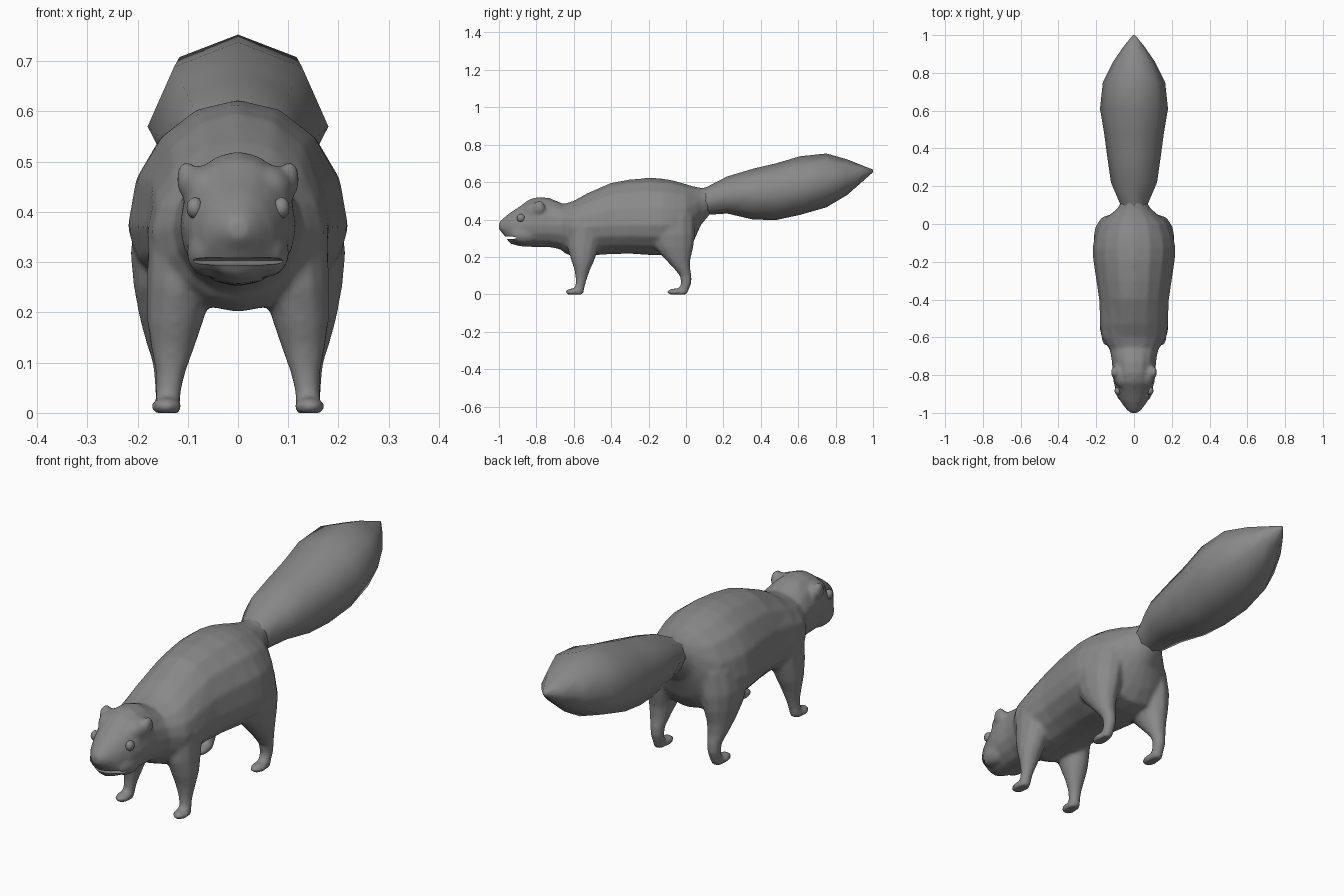
import bpy, bmesh
from math import sin, cos, pi
from mathutils import Vector

if "Cube" in bpy.data.objects:
    bpy.data.objects.remove(bpy.data.objects["Cube"])

fur = bpy.data.materials.new("grey_fur")
fur.use_nodes = True
fur.diffuse_color = (0.25, 0.25, 0.25, 1)
fur.node_tree.nodes["Principled BSDF"].inputs["Base Color"].default_value = fur.diffuse_color


def finish(name, bm):
    bmesh.ops.recalc_face_normals(bm, faces=bm.faces)
    mesh = bpy.data.meshes.new(name)
    bm.to_mesh(mesh)
    bm.free()
    mesh.materials.append(fur)
    ob = bpy.data.objects.new(name, mesh)
    bpy.context.collection.objects.link(ob)
    return ob


def loft(bm, rings, sides):
    """Skin a list of (centre, across, plus, minus) rings and cap both ends."""
    loops = []
    for centre, across, plus, minus in rings:
        loop = []
        for i in range(sides):
            a = 2 * pi * i / sides
            s = sin(a)
            loop.append(bm.verts.new(centre + across * cos(a) + (plus if s > 0 else minus) * abs(s)))
        loops.append(loop)
    for a, b in zip(loops, loops[1:]):
        for i in range(sides):
            j = (i + 1) % sides
            bm.faces.new((a[i], a[j], b[j], b[i]))
    bm.faces.new(loops[0])
    bm.faces.new(loops[-1])


def along_y(bm, stations, sides):
    """Stations: y, top, widest height, bottom, half width."""
    loft(bm, [(Vector((0, y, m)), Vector((w, 0, 0)), Vector((0, 0, t - m)), Vector((0, 0, b - m)))
              for y, t, m, b, w in stations], sides)


def limb(bm, side, stations, sides=12):
    """Stations: x, y, z, half width, half depth."""
    loft(bm, [(Vector((side * x, y, z)), Vector((w, 0, 0)), Vector((0, d, 0)), Vector((0, -d, 0)))
              for x, y, z, w, d in stations], sides)


def ball(bm, centre, size, sub=3):
    new = bmesh.ops.create_icosphere(bm, subdivisions=sub, radius=1)["verts"]
    for v in new:
        v.co = Vector(centre) + Vector(v.co[i] * size[i] for i in range(3))


def smooth(ob, angle):
    bpy.ops.object.select_all(action='DESELECT')
    ob.select_set(True)
    bpy.context.view_layer.objects.active = ob
    bpy.ops.object.convert(target='MESH')
    bpy.ops.object.shade_smooth_by_angle(angle=angle)


bm = bmesh.new()
# Torso
along_y(bm, [(-.70, .47, .38, .27, .09), (-.65, .485, .37, .22, .14), (-.60, .50, .36, .20, .172),
             (-.53, .54, .36, .205, .18), (-.40, .597, .37, .215, .185), (-.30, .615, .37, .217, .20),
             (-.20, .623, .37, .21, .215), (-.13, .62, .37, .21, .22), (-.07, .61, .37, .21, .21),
             (0, .59, .38, .22, .185), (.04, .578, .41, .28, .14), (.08, .57, .47, .37, .09),
             (.13, .57, .50, .43, .06)], 16)
# Head and snout
along_y(bm, [(-1, .385, .365, .345, .02), (-.98, .405, .36, .325, .042), (-.94, .437, .355, .27, .072),
             (-.89, .47, .36, .256, .094), (-.84, .508, .37, .253, .108), (-.79, .522, .37, .252, .115),
             (-.73, .516, .37, .252, .117), (-.67, .49, .37, .24, .128), (-.60, .46, .36, .24, .14)], 16)
for side in (-1, 1):
    # Cheeks, temples and ears
    ball(bm, (side * .06, -.86, .32), (.042, .08, .05))
    ball(bm, (side * .06, -.80, .445), (.05, .07, .05))
    ball(bm, (side * .103, -.785, .465), (.019, .032, .037))
    # Front legs
    limb(bm, side, [(.10, -.54, .36, .08, .10), (.115, -.55, .25, .066, .085), (.125, -.552, .18, .056, .062),
                    (.130, -.555, .13, .044, .042), (.134, -.56, .08, .030, .030), (.138, -.567, .04, .025, .026),
                    (.142, -.577, 0, .026, .028)])
    ball(bm, (side * .142, -.60, .013), (.031, .046, .019))
    # Hind legs with broad thighs
    limb(bm, side, [(.11, -.08, .42, .09, .13), (.13, -.075, .32, .085, .125), (.138, -.065, .25, .07, .105),
                    (.142, -.045, .19, .055, .070), (.142, -.022, .14, .042, .045), (.14, -.002, .10, .031, .032),
                    (.14, .002, .06, .027, .028), (.14, -.01, .03, .025, .028), (.142, -.02, 0, .025, .026)])
    ball(bm, (side * .142, -.052, .013), (.031, .05, .019))
body = finish("body", bm)

# Mouth slot
bm = bmesh.new()
ball(bm, (0, -.94, .302), (.14, .045, .008))
mouth = finish("mouth_cutter", bm)
mouth.hide_render = True
mouth.hide_viewport = True

# Blend limbs and head into the torso, then open the mouth
remesh = body.modifiers.new("blend", 'REMESH')
remesh.mode = 'VOXEL'
remesh.voxel_size = 0.009
soft = body.modifiers.new("soften", 'SMOOTH')
soft.factor = 0.5
soft.iterations = 7
cut = body.modifiers.new("mouth", 'BOOLEAN')
cut.operation = 'DIFFERENCE'
cut.solver = 'EXACT'
cut.object = mouth
smooth(body, pi / 4)
for v in body.data.vertices:
    v.co.z = max(v.co.z, 0)
bpy.data.objects.remove(mouth)

# Bushy faceted tail
bm = bmesh.new()
along_y(bm, [(.05, .56, .49, .42, .06), (.11, .573, .50, .425, .075), (.22, .63, .53, .432, .122),
             (.36, .672, .535, .40, .142), (.48, .70, .55, .397, .158), (.61, .738, .57, .425, .18),
             (.75, .753, .60, .465, .165), (.86, .722, .625, .53, .11), (.94, .69, .645, .60, .055),
             (1, .667, .66, .653, .006)], 8)
smooth(finish("tail", bm), pi / 3)

# Eyes
for side, label in ((1, "left_eye"), (-1, "right_eye")):
    bm = bmesh.new()
    ball(bm, (side * .086, -.883, .408), (.017, .022, .022), 2)
    smooth(finish(label, bm), pi)

# Nose
bm = bmesh.new()
ball(bm, (0, -.975, .362), (.026, .025, .026))
smooth(finish("nose", bm), pi)
